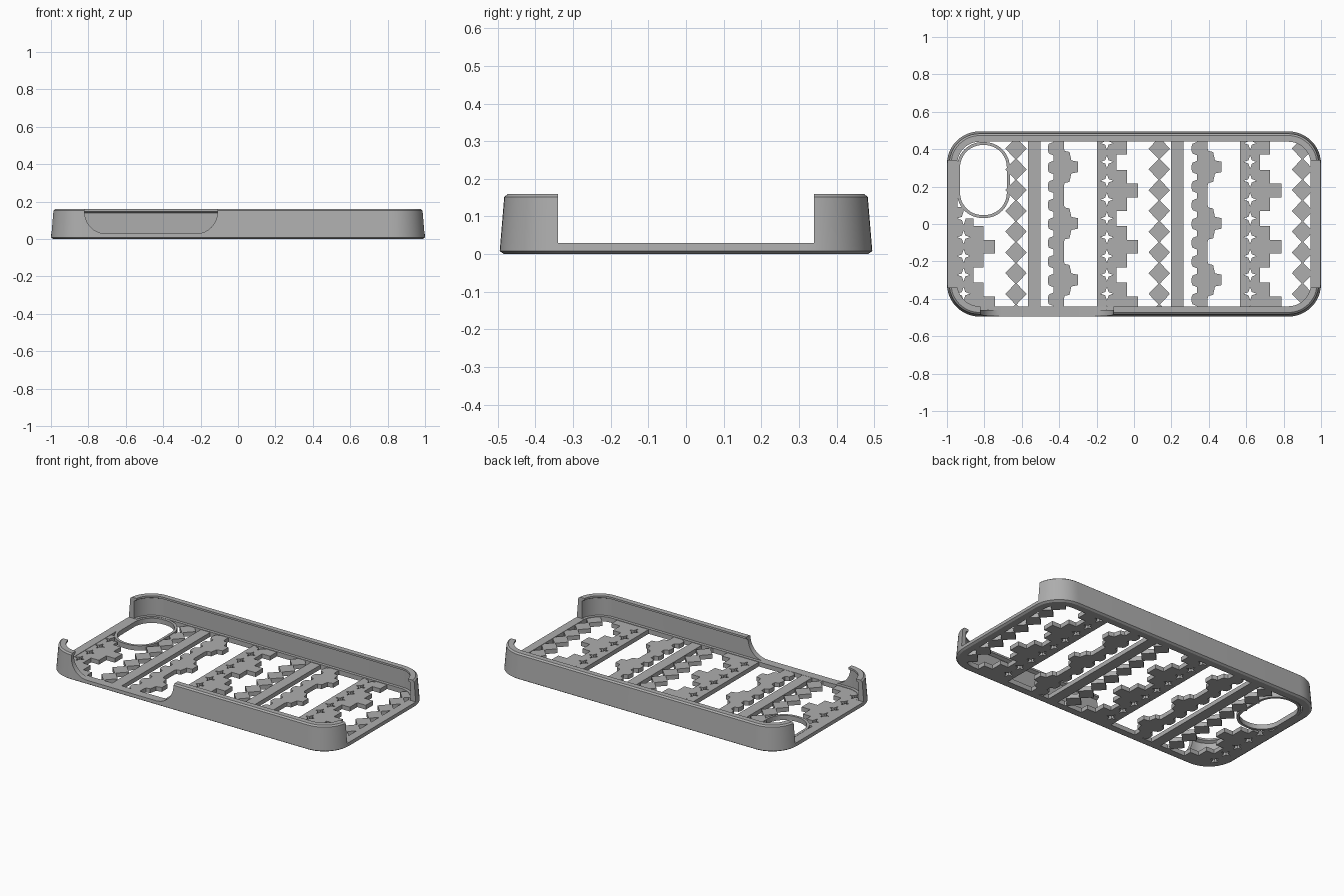
import bpy, bmesh, math
from mathutils import Vector

if "Cube" in bpy.data.objects:
    bpy.data.objects.remove(bpy.data.objects["Cube"])

grey = bpy.data.materials.new("matte grey")
grey.use_nodes = True
grey.diffuse_color = (0.42, 0.42, 0.42, 1)
grey.node_tree.nodes["Principled BSDF"].inputs["Base Color"].default_value = (0.42, 0.42, 0.42, 1)

HX, HY, RADIUS = 1.0, 0.495, 0.175
PERIOD, FLOOR = 0.766, 0.027
TOOTH = 0.302


def finish(bm, name):
    bmesh.ops.recalc_face_normals(bm, faces=bm.faces)
    mesh = bpy.data.meshes.new(name)
    bm.to_mesh(mesh)
    bm.free()
    mesh.materials.append(grey)
    ob = bpy.data.objects.new(name, mesh)
    bpy.context.collection.objects.link(ob)
    return ob


def rounded_rect(hx, hy, r, steps=12):
    pts = []
    for q, (sx, sy) in enumerate([(1, 1), (-1, 1), (-1, -1), (1, -1)]):
        for i in range(steps + 1):
            a = math.pi / 2 * (q + i / steps)
            pts.append((sx * (hx - r) + r * math.cos(a), sy * (hy - r) + r * math.sin(a)))
    return pts


def sweep(name, profile, hx, hy, r, centre=(0, 0)):
    """Carry a closed (inset, height) profile around a rounded rectangle."""
    bm = bmesh.new()
    loops = [[bm.verts.new((x + centre[0], y + centre[1], z))
              for x, y in rounded_rect(hx - d, hy - d, r - d)] for d, z in profile]
    for a, b in zip(loops, loops[1:] + loops[:1]):
        for i in range(len(a)):
            j = (i + 1) % len(a)
            bm.faces.new((a[i], a[j], b[j], b[i]))
    return finish(bm, name)


def prism(bm, pts, direction):
    face = bm.faces.new([bm.verts.new(p) for p in pts])
    new = bmesh.ops.extrude_face_region(bm, geom=[face])["geom"]
    bmesh.ops.translate(bm, verts=[v for v in new if isinstance(v, bmesh.types.BMVert)], vec=direction)


def cut(target, cutter):
    cutter.hide_render = True
    mod = target.modifiers.new("cutout", 'BOOLEAN')
    mod.operation, mod.solver, mod.object = 'DIFFERENCE', 'EXACT', cutter
    bpy.context.view_layer.objects.active = target
    bpy.ops.object.modifier_apply(modifier=mod.name)
    bpy.data.objects.remove(cutter)


# Side wall with floor rail and overhanging lip
wall = sweep("side_wall", [(0.012, 0), (0, 0.008), (0.012, 0.152), (0.022, 0.16), (0.055, 0.16),
                           (0.055, 0.148), (0.036, 0.138), (0.036, 0.03), (0.055, 0.03), (0.055, 0)],
             HX, HY, RADIUS)

# Open ends
for s in (-1, 1):
    bm = bmesh.new()
    prism(bm, [(s * 0.8, -0.34, 0.029), (s * 1.1, -0.34, 0.029),
               (s * 1.1, 0.34, 0.029), (s * 0.8, 0.34, 0.029)], (0, 0, 0.3))
    cut(wall, finish(bm, "end_cutter"))

# Rounded opening for the side buttons
bm = bmesh.new()
x0, x1, low, rad = -0.82, -0.11, 0.028, 0.115
arc = [math.pi / 2 * i / 10 for i in range(11)]
slot = [(x0, 0.3)]
slot += [(x0 + rad * (1 - math.cos(a)), low + rad * (1 - math.sin(a))) for a in arc]
slot += [(x1 - rad * (1 - math.sin(a)), low + rad * (1 - math.cos(a))) for a in arc]
slot += [(x1, 0.3)]
prism(bm, [(x, -0.6, z) for x, z in slot], (0, 0.2, 0))
cut(wall, finish(bm, "slot_cutter"))

bpy.ops.object.select_all(action='DESELECT')
wall.select_set(True)
bpy.context.view_layer.objects.active = wall
bpy.ops.object.shade_smooth_by_angle(angle=math.radians(25))

# Camera ring
sweep("camera_ring", [(0, 0), (0, 0.03), (0.016, 0.03), (0.016, 0)], 0.141, 0.203, 0.135, (-0.805, 0.235))


def edge(motif, pitch, phase, top=0.6):
    """Repeat (x, y) motif points up the strip, stopping at top."""
    pts = []
    for k in range(-8, 9):
        pts += [(x, phase + k * pitch + y) for x, y in motif]
    pts = [p for p in pts if -0.6 < p[1] < top]
    return [(pts[0][0], -0.6)] + pts + [(pts[-1][0], top)]


def strip(name, x, left, right):
    """Flat bar between two repeating edges, trimmed to the frame."""
    bm = bmesh.new()
    prism(bm, [(x + a, y, 0) for a, y in left] + [(x + a, y, 0) for a, y in reversed(right)], (0, 0, FLOOR))
    bmesh.ops.triangulate(bm, faces=bm.faces)
    planes = [(0.955, 1, 0), (0.455, 0, 1), (0.96, 0.7071, 0.7071)]
    for d, nx, ny in planes:
        for sx in (-1, 1):
            for sy in (-1, 1):
                n = Vector((sx * nx, sy * ny, 0))
                bmesh.ops.bisect_plane(bm, geom=bm.verts[:] + bm.edges[:] + bm.faces[:], dist=1e-6,
                                       plane_co=n * d, plane_no=n, clear_outer=True)
    bmesh.ops.dissolve_limit(bm, angle_limit=0.01, verts=bm.verts, edges=bm.edges)
    if bm.faces:
        finish(bm, name)
    else:
        bm.free()


def flip(motif):
    return [(-x, y) for x, y in motif]


def stepped(levels):
    """Symmetric stepped tooth from (x, half height) levels, widest first."""
    pts = []
    for (xa, _), (xb, h) in zip(levels, levels[1:]):
        pts += [(xa, -h), (xb, -h)]
    return pts + [(x, -y) for x, y in reversed(pts)]


diamond = [(0.004, -0.0555), (0.057, 0), (0.004, 0.0555)]
star = [(0, -0.036), (0.009, -0.009), (0.034, 0), (0.009, 0.009), (0, 0.036)]
bump = [(-0.03, -0.036), (-0.055, -0.026), (-0.06, -0.012), (-0.06, 0.012), (-0.055, 0.026), (-0.03, 0.036)]
tooth = [(0.025, -0.1), (0.03, -0.085), (0.055, -0.08), (0.065, -0.035), (0.1, -0.028)]
tooth += [(x, -y) for x, y in reversed(tooth)]
steps = stepped([(0.052, 0), (0.107, 0.11), (0.167, 0.037)])

# Floor pattern, one repeat at a time
for n in (-1, 0, 1):
    s = n * PERIOD
    beside_camera = n < 0
    # Star strip with stepped side
    top_left, top_right = (0.09, 0.03) if beside_camera else (0.6, 0.6)
    strip("star_strip_left", s - 0.145, [(-0.053, -0.6), (-0.053, top_left)],
          edge(flip(star), TOOTH / 3, 0.03, top_left))
    strip("star_strip_right", s - 0.145, edge(star, TOOTH / 3, 0.03, top_right),
          edge(steps, TOOTH, 0.18, top_right))
    # Diamond chain
    strip("diamond_chain", s + 0.135, edge(flip(diamond), 0.111, 0.07), edge(diamond, 0.111, 0.07))
    # Straight bar
    strip("straight_bar", s + 0.232, [(-0.033, -0.6), (-0.033, 0.6)], [(0.033, -0.6), (0.033, 0.6)])
    # Toothed strip
    if n >= 0:
        strip("toothed_strip", s - 0.4 if n == 0 else s - 0.398,
              edge(bump, TOOTH / 3, 0.0), edge(tooth, TOOTH, 0.003))
